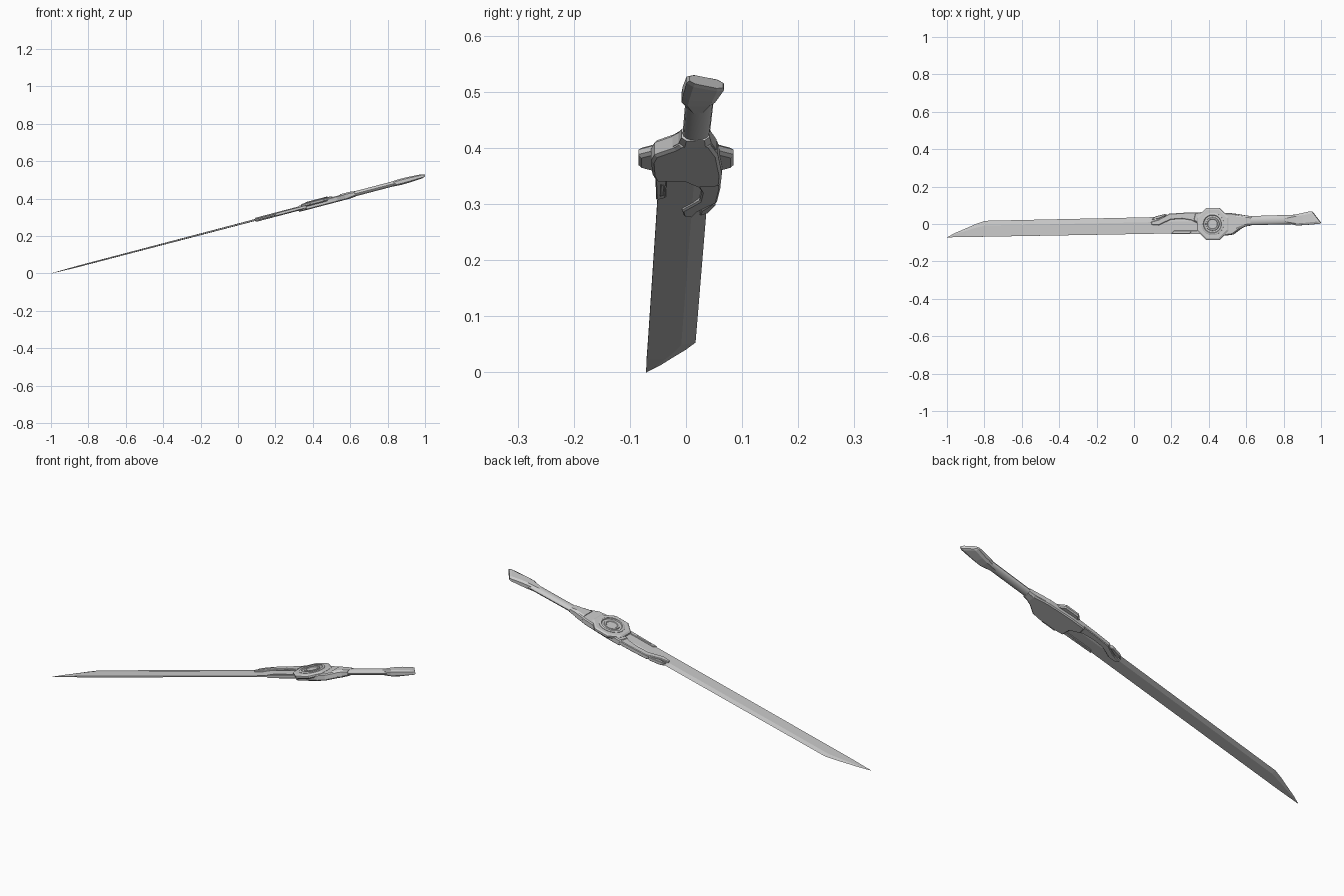
import bpy, bmesh, math
from mathutils import Matrix

if "Cube" in bpy.data.objects:
    bpy.data.objects.remove(bpy.data.objects["Cube"])

# Parts are drawn flat (x along the sword, y across, w thickness) then tilted into place
SLOPE = 0.262
L = math.hypot(1, SLOPE)
TILT = Matrix(((1, 0, -SLOPE / L, 0),
               (0, 1, 0, 0),
               (SLOPE, 0, 1 / L, SLOPE),
               (0, 0, 0, 1)))


def finish(name, bm, bevel=0, smooth=None):
    bmesh.ops.remove_doubles(bm, verts=bm.verts, dist=1e-5)
    bmesh.ops.transform(bm, matrix=TILT, verts=bm.verts)
    bmesh.ops.recalc_face_normals(bm, faces=bm.faces)
    me = bpy.data.meshes.new(name)
    bm.to_mesh(me)
    bm.free()
    ob = bpy.data.objects.new(name, me)
    bpy.context.collection.objects.link(ob)
    if bevel:
        m = ob.modifiers.new("chamfer", 'BEVEL')
        m.width, m.segments, m.limit_method = bevel, 1, 'ANGLE'
    if smooth:
        bpy.ops.object.select_all(action='DESELECT')
        ob.select_set(True)
        bpy.context.view_layer.objects.active = ob
        bpy.ops.object.shade_smooth_by_angle(angle=math.radians(smooth))
    return ob


def skin(bm, rings, cap=True):
    vs = [[bm.verts.new(p) for p in r] for r in rings]
    n = len(vs[0])
    for a, b in zip(vs, vs[1:]):
        for i in range(n):
            j = (i + 1) % n
            bm.faces.new((a[i], a[j], b[j], b[i]))
    if cap:
        bm.faces.new(vs[0])
        bm.faces.new(vs[-1])


def plate(name, outline, lo, hi, bevel=0.003):
    bm = bmesh.new()
    skin(bm, [[(x, y, w) for x, y in outline] for w in (lo, hi)])
    return finish(name, bm, bevel)


def loft(name, stations, profile, smooth=None):
    # station: lower-edge point, upper-edge point, half thickness
    bm = bmesh.new()
    skin(bm, [[(x0 + (x1 - x0) * t, y0 + (y1 - y0) * t, h * w) for t, w in profile]
              for x0, y0, x1, y1, h in stations])
    return finish(name, bm, 0, smooth)


def lathe(name, cx, profile, n, smooth=None):
    bm = bmesh.new()
    ang = [2 * math.pi * (i + 0.5) / n for i in range(n)]
    skin(bm, [[(cx + r * math.cos(a), r * math.sin(a), w) for a in ang]
              for r, w in profile])
    return finish(name, bm, 0, smooth)


# Blade: flat spine on the -y side, ridge, curved-up cutting edge
loft("blade", [(-1, -.0715, -.999, -.070, .0004),
               (-.955, -.0705, -.95, -.045, .002),
               (-.90, -.070, -.893, -.021, .0032),
               (-.85, -.069, -.845, 0, .0038),
               (-.80, -.068, -.797, .017, .004),
               (.40, -.047, .40, .043, .0055)],
     [(0, -.7), (0, .7), (.7, 1), (1, 0), (.7, -1)])

# Guard body and the arm that hooks over the cutting edge
plate("guard_body", [(.60, .043), (.53, .057), (.40, .064), (.33, .062), (.32, .02),
                     (.36, -.005), (.36, -.054), (.40, -.06), (.49, -.062),
                     (.53, -.056), (.575, -.022), (.60, -.010)], -.018, .014, .005)
plate("guard_arm", [(.38, .063), (.28, .061), (.19, .055), (.165, .040), (.13, .022),
                    (.092, .012), (.097, -.004), (.135, -.007), (.165, .008),
                    (.20, .024), (.26, .028), (.31, .020), (.345, .003), (.38, -.01)],
      -.011, .011)
plate("guard_prong", [(.095, .024), (.115, .040), (.165, .053), (.18, .048),
                      (.15, .036), (.13, .027)], -.009, .009, .002)

# Spine-side strip with a raised inlay
plate("spine_strip", [(.20, -.053), (.38, -.055), (.38, -.034), (.215, -.036)],
      -.008, .008, .002)
plate("spine_inlay", [(.23, -.046), (.31, -.045), (.305, -.039), (.235, -.040)],
      -.0095, .0095, .001)

# Eight-sided disc with concentric rings on the upper face
lathe("guard_disc", .425, [(.086, .0), (.092, .006), (.092, .015), (.083, .020)], 8)
lathe("dial_rings", .425, [(.060, .010), (.060, .022), (.056, .024), (.049, .024),
                           (.046, .0195), (.037, .0195), (.035, .0235), (.028, .0235),
                           (.025, .021)], 32, 30)

# Collar, grip and pommel share one rounded section
OVAL = [(.5 - .5 * math.cos(a), math.sin(a))
        for a in [2 * math.pi * i / 16 for i in range(16)]]
HEX = [(0, -.55), (0, .55), (.18, 1), (.82, 1), (1, .55), (1, -.55), (.82, -1), (.18, -1)]
loft("grip_collar", [(.55, -.035, .55, .054, .018), (.595, -.013, .60, .045, .018),
                     (.625, -.008, .63, .042, .014)], HEX)
loft("grip", [(.58, -.007, .58, .041, .0135), (.90, 0, .90, .051, .0135)], OVAL, 40)
loft("pommel", [(.81, .008, .81, .034, .013), (.87, -.008, .87, .052, .0165),
                (.91, -.006, .90, .058, .016), (.99, .001, .943, .068, .011),
                (1.0, .006, .953, .066, .008)], HEX)
